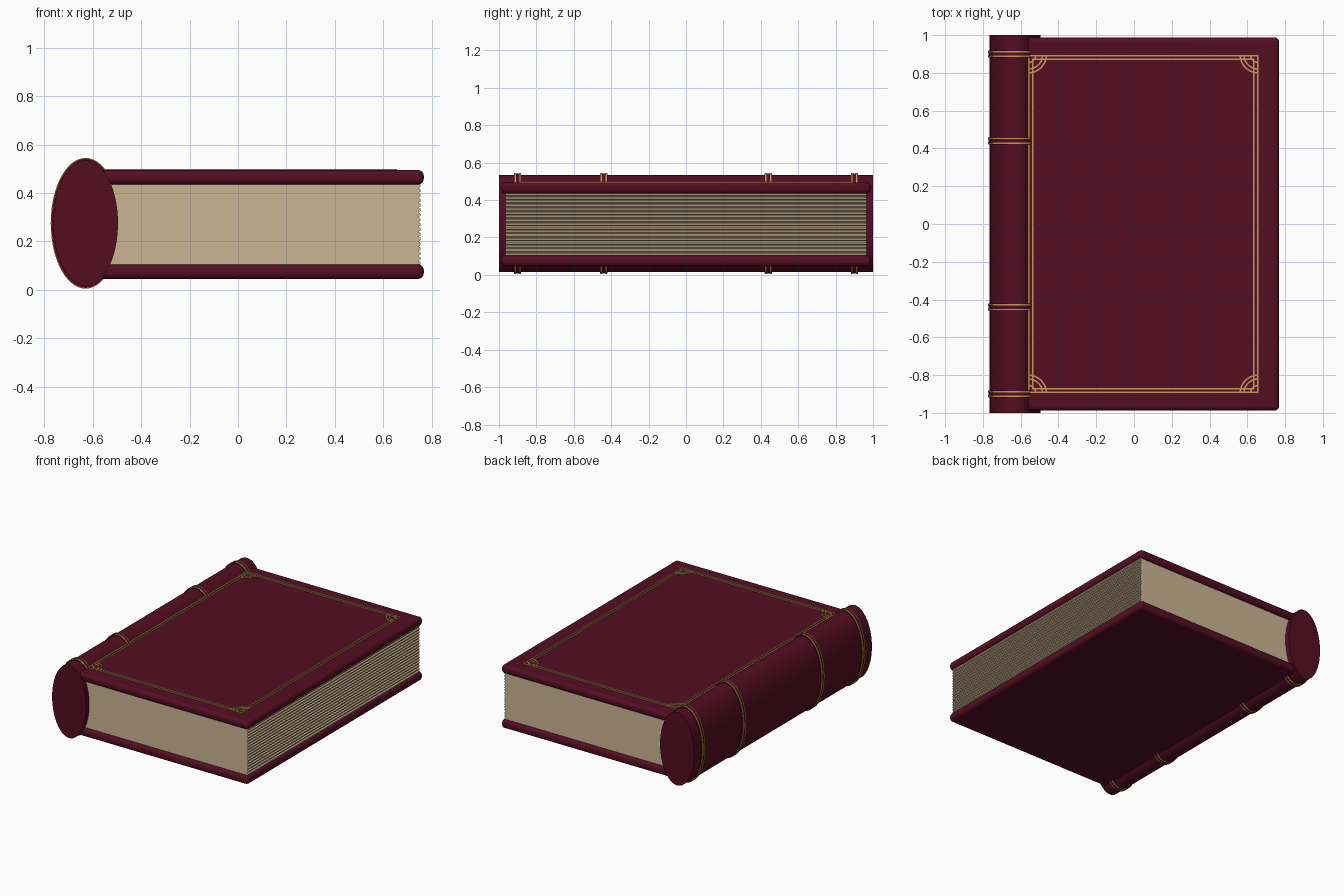
import bpy
import bmesh
from math import cos, sin, pi

cube = bpy.data.objects.get("Cube")
if cube:
    bpy.data.objects.remove(cube, do_unlink=True)


def material(name, color):
    m = bpy.data.materials.new(name)
    m.use_nodes = True
    m.diffuse_color = (*color, 1)
    m.node_tree.nodes["Principled BSDF"].inputs["Base Color"].default_value = (*color, 1)
    return m


MAROON = material("maroon leather", (0.088, 0.004, 0.016))
CREAM = material("cream paper", (0.6, 0.46, 0.29))
GOLD = material("gold leaf", (0.6, 0.34, 0.1))


def prism(name, points, direction, mat, smooth=False):
    """Extrude a closed outline of 3D points along a direction."""
    bm = bmesh.new()
    face = bm.faces.new([bm.verts.new(p) for p in points])
    new = bmesh.ops.extrude_face_region(bm, geom=[face])["geom"]
    bmesh.ops.translate(bm, vec=direction, verts=[v for v in new if isinstance(v, bmesh.types.BMVert)])
    bmesh.ops.recalc_face_normals(bm, faces=bm.faces)
    mesh = bpy.data.meshes.new(name)
    bm.to_mesh(mesh)
    bm.free()
    mesh.materials.append(mat)
    obj = bpy.data.objects.new(name, mesh)
    bpy.context.collection.objects.link(obj)
    if smooth:
        smooth_shade(obj)
    return obj


def smooth_shade(obj):
    bpy.ops.object.select_all(action='DESELECT')
    obj.select_set(True)
    bpy.context.view_layer.objects.active = obj
    bpy.ops.object.shade_smooth_by_angle(angle=0.6)


def box(name, x0, x1, y0, y1, z0, z1, mat):
    outline = [(x0, y0, z0), (x1, y0, z0), (x1, y1, z0), (x0, y1, z0)]
    return prism(name, outline, (0, 0, z1 - z0), mat)


# Spine and its raised bands: elliptical cylinders along y
MID_Z = 0.275


def oval(name, y, half, grow, mat):
    pts = [(-0.63 + (0.134 + grow) * cos(a), y - half, MID_Z + (0.26 + grow) * sin(a))
           for a in (2 * pi * i / 72 for i in range(72))]
    return prism(name, pts, (0, 2 * half, 0), mat, smooth=True)


oval("spine", 0, 1, 0, MAROON)
for i, y in enumerate((-0.9, -0.44, 0.44, 0.9)):
    oval(f"spine_band_{i}", y, 0.019, 0.007, MAROON)
    for side in (-1, 1):
        oval(f"spine_gold_ring_{i}_{'front' if side < 0 else 'back'}", y + side * 0.013, 0.004, 0.01, GOLD)

# Cover boards with rounded edges
for name, z in (("bottom_cover", 0.045), ("top_cover", 0.435)):
    cover = box(name, -0.62, 0.768, -0.988, 0.988, z, z + 0.06, MAROON)
    bevel = cover.modifiers.new("rounded edges", 'BEVEL')
    bevel.width = 0.024
    bevel.segments = 5
    smooth_shade(cover)

# Page block with a ridged fore edge
LAYERS, LOW, HIGH = 17, 0.1, 0.44
step = (HIGH - LOW) / LAYERS
profile = [(-0.62, LOW)]
for i in range(LAYERS):
    z = LOW + i * step
    profile += [(0.746, z), (0.755, z + step * 0.3), (0.755, z + step * 0.7)]
profile += [(0.746, HIGH), (-0.62, HIGH)]
prism("page_block", [(x, -0.965, z) for x, z in profile], (0, 1.93, 0), CREAM)

# Gold double frame on the top cover
Z0, Z1, LINE = 0.494, 0.5, 0.008
X0, X1, Y = -0.56, 0.658, 0.896
for name, inset in (("outer", 0), ("inner", 0.02)):
    a, b, c = X0 + inset, X1 - inset, Y - inset
    box(f"{name}_frame_left", a, a + LINE, -c, c, Z0, Z1, GOLD)
    box(f"{name}_frame_right", b - LINE, b, -c, c, Z0, Z1, GOLD)
    box(f"{name}_frame_front", a, b, -c, -c + LINE, Z0, Z1, GOLD)
    box(f"{name}_frame_back", a, b, c - LINE, c, Z0, Z1, GOLD)

# Quarter-circle ornaments in the frame corners
for cx, sx in ((X0, 1), (X1, -1)):
    for sy in (-1, 1):
        for n, radius in enumerate((0.1, 0.08, 0.045)):
            turns = [pi / 2 * i / 12 for i in range(13)]
            ring = [(radius, t) for t in turns] + [(radius - LINE, t) for t in reversed(turns)]
            pts = [(cx + sx * r * cos(t), sy * (Y - r * sin(t)), Z0) for r, t in ring]
            side = ("left" if sx < 0 else "right") + ("_front" if sy < 0 else "_back")
            prism(f"corner_arc_{side}_{n}", pts, (0, 0, Z1 - Z0), GOLD)
